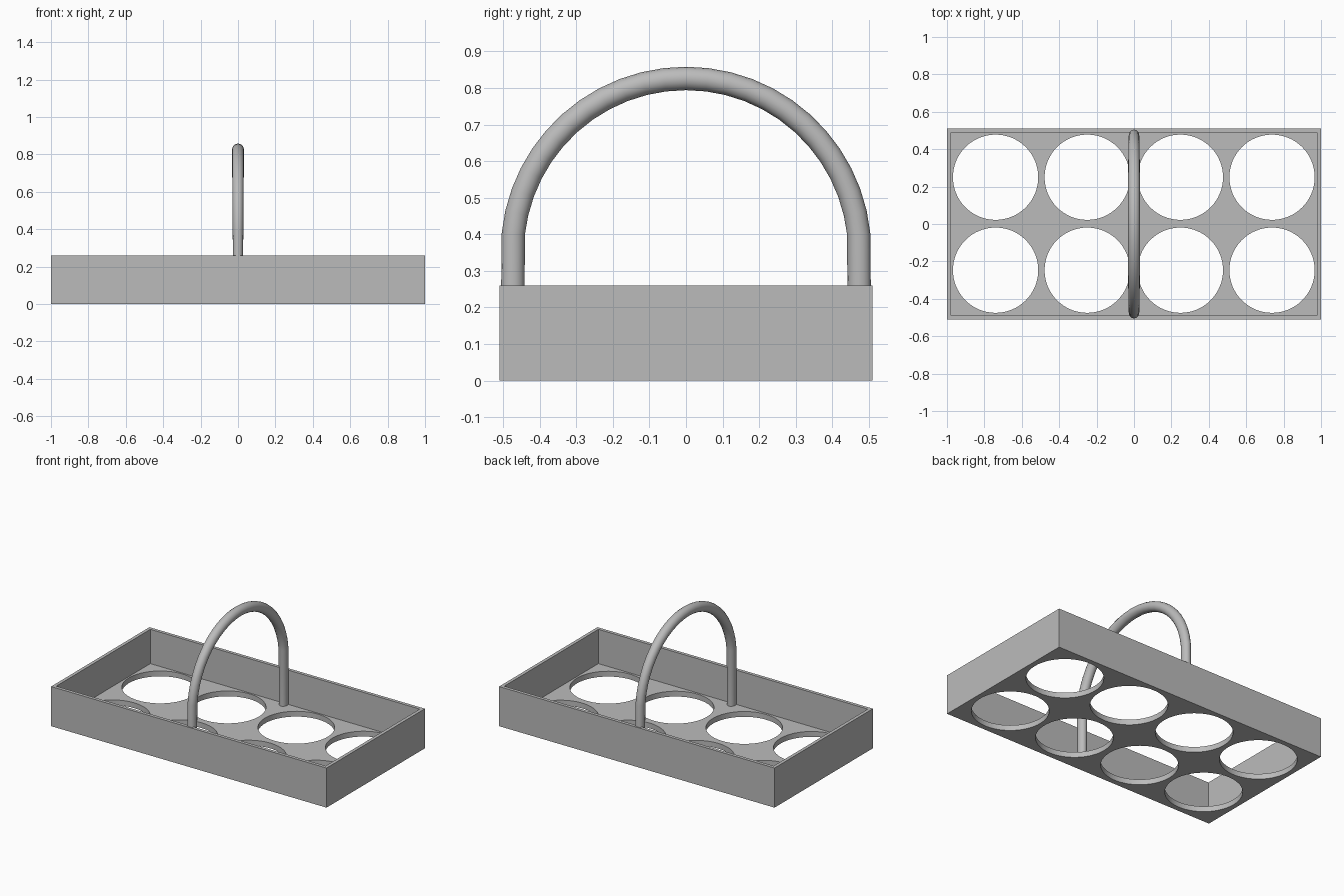
import bpy, bmesh, math
from mathutils import Vector, Matrix

if "Cube" in bpy.data.objects:
    bpy.data.objects.remove(bpy.data.objects["Cube"])

grey = bpy.data.materials.new("plain grey")
grey.use_nodes = True
colour = (0.5, 0.5, 0.5, 1)
grey.diffuse_color = colour
grey.node_tree.nodes["Principled BSDF"].inputs["Base Color"].default_value = colour


def make_object(name, bm):
    bmesh.ops.recalc_face_normals(bm, faces=bm.faces)
    mesh = bpy.data.meshes.new(name)
    bm.to_mesh(mesh)
    bm.free()
    mesh.materials.append(grey)
    obj = bpy.data.objects.new(name, mesh)
    bpy.context.collection.objects.link(obj)
    return obj


def smooth(obj):
    bpy.ops.object.select_all(action='DESELECT')
    obj.select_set(True)
    bpy.context.view_layer.objects.active = obj
    bpy.ops.object.shade_smooth_by_angle(angle=math.radians(35))


# Tray: a block with its top inset and pushed down to the floor
HEIGHT, FLOOR, WALL = 0.26, 0.035, 0.031
bm = bmesh.new()
bmesh.ops.create_cube(bm, size=1, matrix=Matrix.Translation((0, 0, HEIGHT / 2))
                      @ Matrix.Diagonal((2, 1.02, HEIGHT, 1)))
bm.normal_update()
top = max(bm.faces, key=lambda f: f.calc_center_median().z)
bmesh.ops.inset_region(bm, faces=[top], thickness=WALL)
well = bmesh.ops.extrude_face_region(bm, geom=[top])["geom"]
bmesh.ops.translate(bm, verts=[v for v in well if isinstance(v, bmesh.types.BMVert)],
                    vec=(0, 0, FLOOR - HEIGHT))
if top.is_valid:
    bmesh.ops.delete(bm, geom=[top], context='FACES_ONLY')
tray = make_object("tray", bm)

# Cutters for two rows of four round holes
bm = bmesh.new()
for x in (-0.74, -0.25, 0.248, 0.738):
    for y in (-0.247, 0.25):
        bmesh.ops.create_cone(bm, cap_ends=True, segments=64, radius1=0.228,
                              radius2=0.228, depth=0.2,
                              matrix=Matrix.Translation((x, y, 0)))
cutter = make_object("hole_cutter", bm)
cutter.hide_render = True
holes = tray.modifiers.new("holes", 'BOOLEAN')
holes.operation = 'DIFFERENCE'
holes.solver = 'EXACT'
holes.object = cutter
bpy.context.view_layer.objects.active = tray
bpy.ops.object.modifier_apply(modifier="holes")
bpy.data.objects.remove(cutter)
smooth(tray)

# Handle: a round tube swept up one leg, over the arch and down the other
ARCH, CENTRE, TUBE, STEPS, SIDES = 0.475, 0.351, 0.032, 24, 16
path = [(Vector((0, ARCH, 0.02)), 0.0, 0.026)]
for i in range(STEPS + 1):
    a = math.radians(6) + math.radians(168) * i / STEPS
    point = Vector((0, ARCH * math.cos(a), CENTRE + ARCH * math.sin(a)))
    tilt = 0 if i == 0 else math.pi if i == STEPS else a
    path.append((point, tilt, 0.028 + 0.004 * math.sin(a)))
path.append((Vector((0, -ARCH, 0.02)), math.pi, 0.026))

bm = bmesh.new()
rings = []
for point, a, half_width in path:
    out = Vector((0, math.cos(a), math.sin(a)))
    ring = []
    for k in range(SIDES):
        t = math.tau * k / SIDES
        ring.append(bm.verts.new(point + out * TUBE * math.cos(t)
                                 + Vector((half_width * math.sin(t), 0, 0))))
    rings.append(ring)
for lower, upper in zip(rings, rings[1:]):
    for k in range(SIDES):
        n = (k + 1) % SIDES
        bm.faces.new((lower[k], lower[n], upper[n], upper[k]))
bm.faces.new(rings[0])
bm.faces.new(rings[-1])
smooth(make_object("handle", bm))
